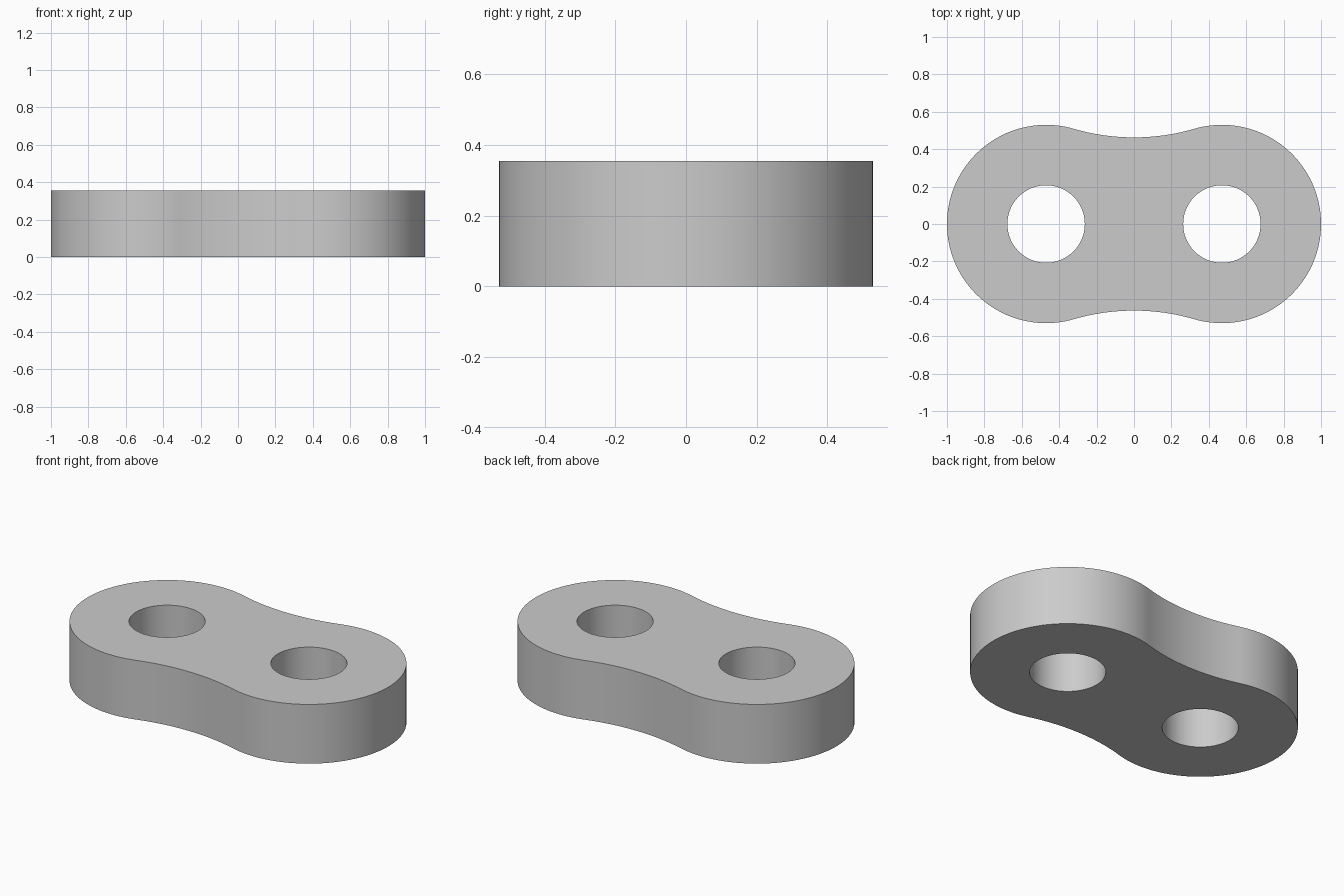
import bpy, bmesh
from math import sin, cos, pi, atan2, hypot, radians

cube = bpy.data.objects.get("Cube")
if cube:
    bpy.data.objects.remove(cube, do_unlink=True)

END_R = 0.53      # radius of the rounded ends
SPACING = 0.47    # hole centre distance from the middle
HOLE_R = 0.207
WAIST = 0.463     # half width at the middle
HEIGHT = 0.355

# Radius of the concave waist arc that is tangent to both ends
WAIST_R = (SPACING**2 + WAIST**2 - END_R**2) / (2 * (END_R - WAIST))
WAIST_Y = WAIST + WAIST_R
TANGENT = atan2(WAIST_Y, -SPACING)


def arc(cx, cy, r, start, end, steps):
    """Points along an arc, leaving out the last one."""
    return [(cx + r * cos(start + (end - start) * i / steps),
             cy + r * sin(start + (end - start) * i / steps))
            for i in range(steps)]


# Half outline: left end, then upper waist; the other half is its rotation
lean = TANGENT - pi / 2
half = arc(SPACING, 0, END_R, -TANGENT, TANGENT, 80)
half += arc(0, WAIST_Y, WAIST_R, -pi / 2 + lean, -pi / 2 - lean, 32)
outline = half + [(-x, -y) for x, y in half]
holes = [arc(side * SPACING, 0, HOLE_R, 0, 2 * pi, 64) for side in (-1, 1)]

# Fill the flat profile around the holes, then extrude it upward
bm = bmesh.new()
for loop in [outline] + holes:
    verts = [bm.verts.new((x, y, 0)) for x, y in loop]
    for a, b in zip(verts, verts[1:] + verts[:1]):
        bm.edges.new((a, b))
bmesh.ops.triangle_fill(bm, use_beauty=True, use_dissolve=False,
                        edges=bm.edges[:], normal=(0, 0, 1))
inside = [f for f in bm.faces
          if any(hypot(f.calc_center_median().x - s * SPACING,
                       f.calc_center_median().y) < HOLE_R * 0.99
                 and all(hypot(v.co.x - s * SPACING, v.co.y) < HOLE_R * 1.01
                         for v in f.verts) for s in (-1, 1))]
if inside:
    bmesh.ops.delete(bm, geom=inside, context='FACES_ONLY')
top = bmesh.ops.extrude_face_region(bm, geom=bm.faces[:], use_keep_orig=True)
bmesh.ops.translate(bm, vec=(0, 0, HEIGHT),
                    verts=[g for g in top["geom"]
                           if isinstance(g, bmesh.types.BMVert)])
bmesh.ops.recalc_face_normals(bm, faces=bm.faces[:])
mesh = bpy.data.meshes.new("link_plate")
bm.to_mesh(mesh)
bm.free()

# Plain grey material
grey = bpy.data.materials.new("light grey")
grey.use_nodes = True
colour = (0.6, 0.6, 0.6, 1)
grey.diffuse_color = colour
grey.node_tree.nodes["Principled BSDF"].inputs["Base Color"].default_value = colour
mesh.materials.append(grey)

plate = bpy.data.objects.new("link_plate", mesh)
bpy.context.collection.objects.link(plate)
bpy.ops.object.select_all(action='DESELECT')
plate.select_set(True)
bpy.context.view_layer.objects.active = plate
bpy.ops.object.shade_smooth_by_angle(angle=radians(30))
